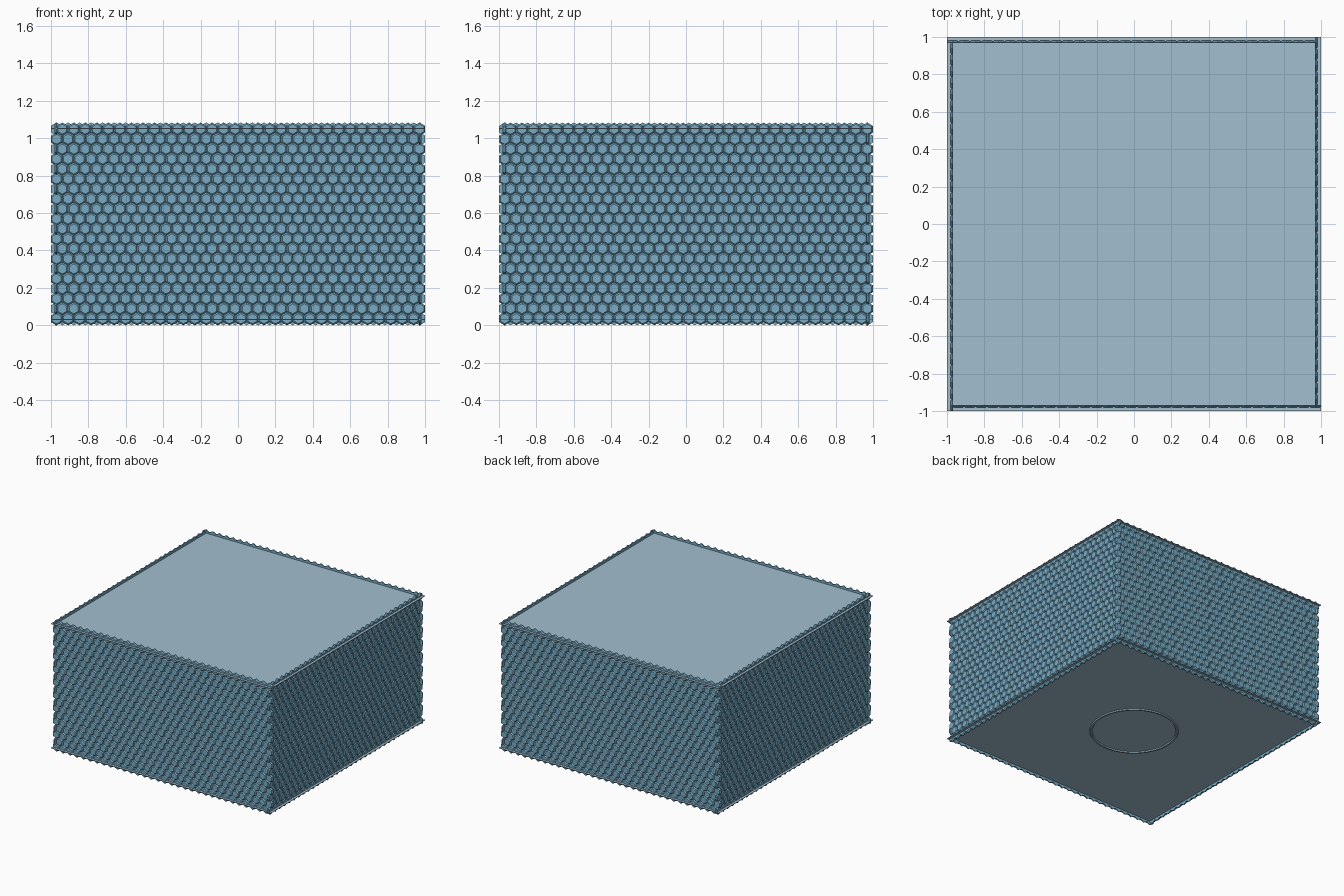
import bpy, bmesh, math

if "Cube" in bpy.data.objects:
    bpy.data.objects.remove(bpy.data.objects["Cube"])

COLS, ROWS = 32, 20
W = 2.0 / (COLS + 0.5)        # hexagon width, flat to flat
R = W / math.sqrt(3)          # hexagon radius


def material(name, rgb):
    m = bpy.data.materials.new(name)
    m.diffuse_color = (*rgb, 1)
    m.use_nodes = True
    m.node_tree.nodes["Principled BSDF"].inputs["Base Color"].default_value = m.diffuse_color
    return m


tile_blue = material("tile blue", (0.19, 0.41, 0.56))
pale_blue = material("pale blue", (0.36, 0.52, 0.63))


def add_object(name, mesh, mat):
    if not mesh.materials:
        mesh.materials.append(mat)
    ob = bpy.data.objects.new(name, mesh)
    bpy.context.collection.objects.link(ob)
    return ob


def hexagon(bm, cx, cz, radius, y):
    return [bm.verts.new((cx + radius * math.sin(i * math.pi / 3), y,
                          cz + radius * math.cos(i * math.pi / 3))) for i in range(6)]


# Honeycomb wall: staggered rows of chamfered hexagonal tiles
bm = bmesh.new()
for row in range(ROWS):
    for col in range(COLS):
        cx = -1 + W * (col + 0.5 + 0.5 * (row % 2))
        cz = R + 1.5 * R * row
        rings = [hexagon(bm, cx, cz, r, y) for r, y in
                 ((R, -0.966), (R, -0.973), (R * 0.76, -0.981))]
        bm.faces.new(rings[0])
        bm.faces.new(rings[-1])
        for a, b in zip(rings, rings[1:]):
            for i in range(6):
                j = (i + 1) % 6
                bm.faces.new((a[i], a[j], b[j], b[i]))
bmesh.ops.recalc_face_normals(bm, faces=bm.faces)
wall = bpy.data.meshes.new("honeycomb_wall")
bm.to_mesh(wall)
bm.free()

# The same wall turned around the four sides
for k, side in enumerate(("front", "right", "back", "left")):
    add_object(side + "_wall", wall, tile_blue).rotation_euler.z = k * math.pi / 2


# Thin square panels closing the top and bottom
def panel(name, z, thick=0.004):
    bm = bmesh.new()
    bmesh.ops.create_cube(bm, size=1)
    bmesh.ops.scale(bm, vec=(2, 2, thick), verts=bm.verts)
    bmesh.ops.translate(bm, vec=(0, 0, z), verts=bm.verts)
    me = bpy.data.meshes.new(name)
    bm.to_mesh(me)
    bm.free()
    add_object(name, me, pale_blue)


panel("top_panel", 1.052)
panel("floor_panel", 0.032)

# Thin ring under the floor
bm = bmesh.new()
N = 64
profile = ((0.312, 0.031), (0.318, 0.022), (0.330, 0.022), (0.336, 0.031))
loops = [[bm.verts.new((r * math.cos(2 * math.pi * i / N),
                        r * math.sin(2 * math.pi * i / N), z)) for i in range(N)]
         for r, z in profile]
for a, b in zip(loops, loops[1:] + loops[:1]):
    for i in range(N):
        j = (i + 1) % N
        bm.faces.new((a[i], a[j], b[j], b[i]))
bmesh.ops.recalc_face_normals(bm, faces=bm.faces)
ring = bpy.data.meshes.new("floor_ring")
bm.to_mesh(ring)
bm.free()
add_object("floor_ring", ring, pale_blue)
